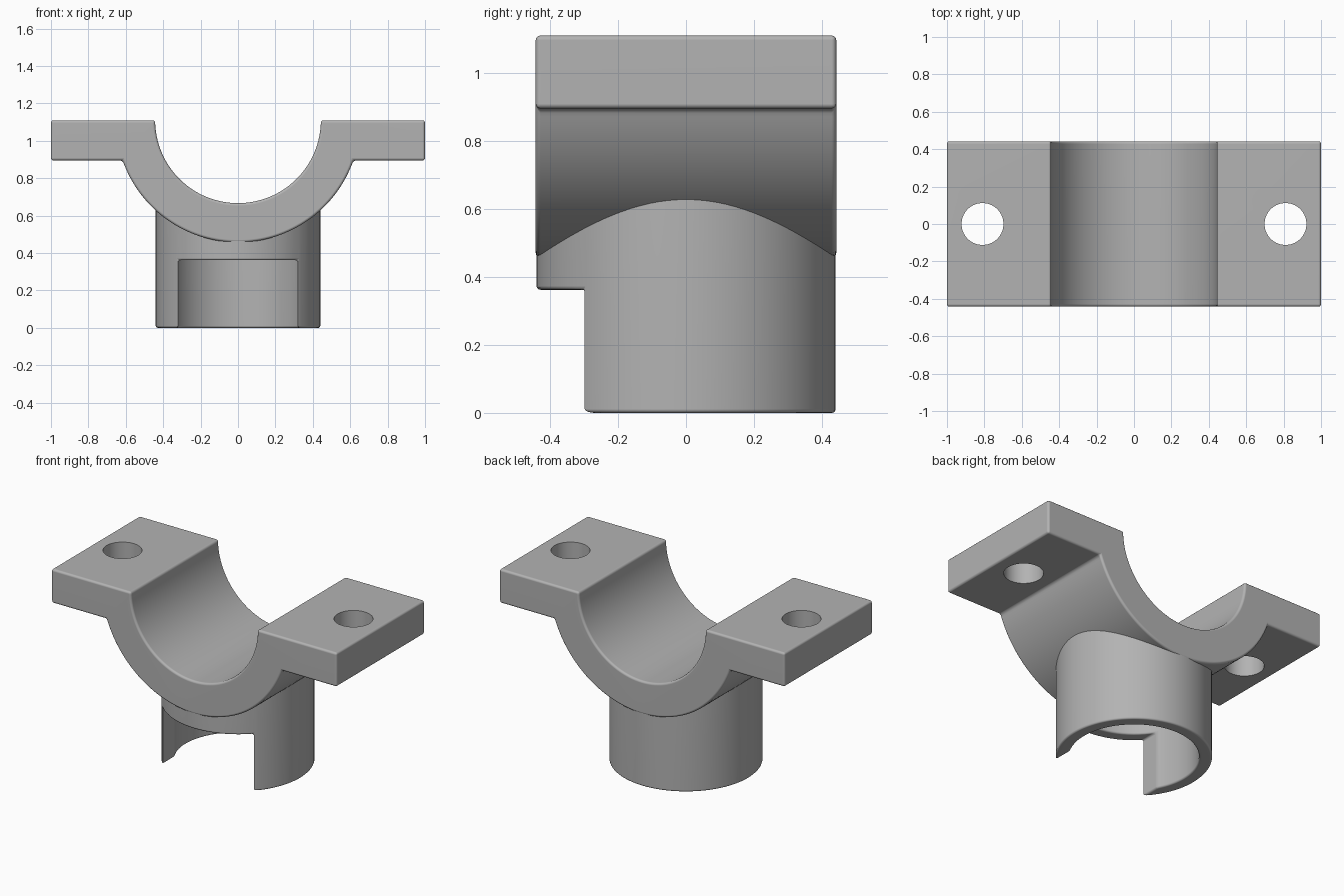
import bpy, bmesh
from math import sin, cos, pi, asin, sqrt, radians
from collections import Counter

cube = bpy.data.objects.get("Cube")
if cube:
    bpy.data.objects.remove(cube, do_unlink=True)

# Single plain grey material
grey = bpy.data.materials.new("plain grey")
grey.use_nodes = True
colour = (0.45, 0.45, 0.45, 1)
grey.diffuse_color = colour
grey.node_tree.nodes["Principled BSDF"].inputs["Base Color"].default_value = colour

TOP, FLANGE_Z, HALF_Y = 1.11, 0.895, 0.442
R_IN, R_OUT = 0.443, 0.653
TUBE_OUT, TUBE_IN, TUBE_TOP = 0.44, 0.365, 0.65
SLOT_HALF, SLOT_TOP = 0.318, 0.362


def add_object(name, bm):
    bmesh.ops.recalc_face_normals(bm, faces=bm.faces)
    mesh = bpy.data.meshes.new(name)
    bm.to_mesh(mesh)
    bm.free()
    mesh.materials.append(grey)
    obj = bpy.data.objects.new(name, mesh)
    bpy.context.collection.objects.link(obj)
    return obj


def activate(obj):
    bpy.ops.object.select_all(action='DESELECT')
    obj.select_set(True)
    bpy.context.view_layer.objects.active = obj


def round_edges(obj, width):
    mod = obj.modifiers.new("rounded_edges", 'BEVEL')
    mod.width = width
    mod.segments = 3
    mod.limit_method = 'ANGLE'
    mod.angle_limit = radians(25)


def finish(obj):
    activate(obj)
    for mod in list(obj.modifiers):
        bpy.ops.object.modifier_apply(modifier=mod.name)
    bpy.ops.object.shade_smooth_by_angle(angle=radians(35))
    mod = obj.modifiers.new("clean_shading", 'WEIGHTED_NORMAL')
    mod.keep_sharp = True


def arc(radius, start, end, steps):
    return [(radius * cos(start + (end - start) * i / steps),
             TOP + radius * sin(start + (end - start) * i / steps))
            for i in range(steps + 1)]


# Saddle with two flanges: one profile extruded along y
drop = asin((TOP - FLANGE_Z) / R_OUT)
profile = arc(R_IN, -pi, 0, 64)
profile += [(1, TOP), (1, FLANGE_Z)]
profile += arc(R_OUT, -drop, drop - pi, 64)
profile += [(-1, FLANGE_Z), (-1, TOP)]
bm = bmesh.new()
face = bm.faces.new([bm.verts.new((x, -HALF_Y, z)) for x, z in profile])
moved = bmesh.ops.extrude_face_region(bm, geom=[face])["geom"]
bmesh.ops.translate(bm, vec=(0, 2 * HALF_Y, 0),
                    verts=[v for v in moved if isinstance(v, bmesh.types.BMVert)])
saddle = add_object("saddle", bm)
round_edges(saddle, 0.014)

# Bolt holes through the flanges
cutters = []
for side in (-1, 1):
    bpy.ops.mesh.primitive_cylinder_add(vertices=64, radius=0.112, depth=0.6,
                                        location=(side * 0.81, 0, 1))
    cutter = bpy.context.object
    cutter.name = "bolt_hole_cutter"
    cutter.hide_render = True
    cutter.data.materials.append(grey)
    mod = saddle.modifiers.new("bolt_hole", 'BOOLEAN')
    mod.operation = 'DIFFERENCE'
    mod.solver = 'EXACT'
    mod.object = cutter
    cutters.append(cutter)
finish(saddle)
for cutter in cutters:
    bpy.data.objects.remove(cutter, do_unlink=True)

# Socket tube: ring of cells, leaving out those in the front slot
SLOT_STEPS, REST_STEPS = 24, 72
COUNT = SLOT_STEPS + REST_STEPS
LEVELS = (0, SLOT_TOP, TUBE_TOP)


def ring_angles(radius):
    a = asin(SLOT_HALF / radius)
    slot = [-a + 2 * a * i / SLOT_STEPS for i in range(SLOT_STEPS)]
    rest = [a + 2 * (pi - a) * i / REST_STEPS for i in range(REST_STEPS)]
    return slot + rest


bm = bmesh.new()
grid = {}
for ring, radius in enumerate((TUBE_IN, TUBE_OUT)):
    for i, a in enumerate(ring_angles(radius)):
        for k, z in enumerate(LEVELS):
            grid[i, ring, k] = bm.verts.new((radius * sin(a), -radius * cos(a), z))

quads, uses = [], Counter()
for i in range(COUNT):
    j = (i + 1) % COUNT
    for k in (0, 1):
        if k == 0 and i < SLOT_STEPS:
            continue
        for r in (0, 1):
            quads.append([(i, r, k), (j, r, k), (j, r, k + 1), (i, r, k + 1)])
            quads.append([(i, 0, k + r), (i, 1, k + r), (j, 1, k + r), (j, 0, k + r)])
        for e in (i, j):
            quads.append([(e, 0, k), (e, 1, k), (e, 1, k + 1), (e, 0, k + 1)])
uses.update(frozenset(q) for q in quads)
for q in quads:
    if uses[frozenset(q)] == 1:
        bm.faces.new([grid[key] for key in q])
bmesh.ops.delete(bm, geom=[v for v in bm.verts if not v.link_faces], context='VERTS')
tube = add_object("socket_tube", bm)
round_edges(tube, 0.012)
finish(tube)
